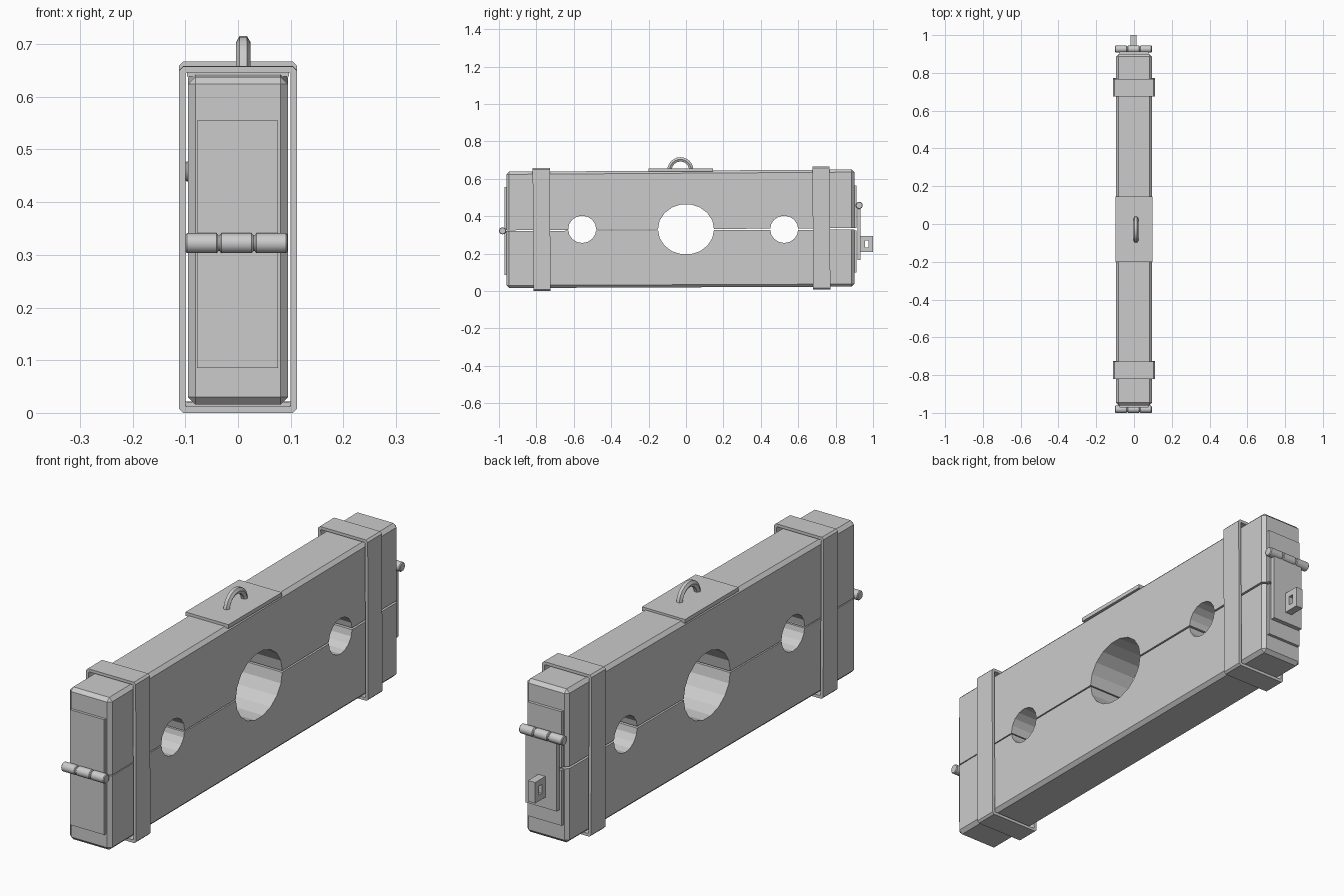
import bpy, bmesh, math
from mathutils import Matrix, Vector

if "Cube" in bpy.data.objects:
    bpy.data.objects.remove(bpy.data.objects["Cube"])

TILT = 0.0055  # the whole board leans up very slightly toward +y


def finish(name, bm, smooth=False):
    bmesh.ops.recalc_face_normals(bm, faces=bm.faces)
    me = bpy.data.meshes.new(name)
    bm.to_mesh(me)
    bm.free()
    ob = bpy.data.objects.new(name, me)
    bpy.context.collection.objects.link(ob)
    bpy.context.view_layer.objects.active = ob
    for o in bpy.context.selected_objects:
        o.select_set(False)
    ob.select_set(True)
    if smooth:
        bpy.ops.object.shade_smooth_by_angle(angle=math.radians(40))
    return ob


def box(name, x, y, z, bevel=0.0, keep_z=None):
    """Box from ranges; edges lying at height keep_z stay sharp."""
    bm = bmesh.new()
    bmesh.ops.create_cube(bm, size=1)
    for v in bm.verts:
        v.co = Vector([(r[0] + r[1]) / 2 + c * (r[1] - r[0]) for r, c in zip((x, y, z), v.co)])
    if bevel:
        edges = [e for e in bm.edges
                 if keep_z is None or any(abs(v.co.z - keep_z) > 1e-4 for v in e.verts)]
        bmesh.ops.bevel(bm, geom=edges, offset=bevel, segments=1, affect='EDGES')
    return finish(name, bm)


def rod(name, x0, x1, y, z, r, sides=16, bevel=0.0, smooth=True, rz=None):
    """Cylinder along x."""
    bm = bmesh.new()
    bmesh.ops.create_cone(bm, cap_ends=True, segments=sides, radius1=r, radius2=r, depth=x1 - x0,
                          matrix=Matrix.Rotation(math.pi / 2, 4, 'Y'))
    if bevel:
        rims = [e for e in bm.edges if abs(e.verts[0].co.x - e.verts[1].co.x) < 1e-5]
        bmesh.ops.bevel(bm, geom=rims, offset=bevel, segments=1, affect='EDGES')
    for v in bm.verts:
        v.co.z *= (rz or r) / r
        v.co += Vector(((x0 + x1) / 2, y, z))
    return finish(name, bm, smooth)


def frame(name, w, h, t, depth, chamfer=0.0):
    """Hollow rectangle in xz, extruded along y, centred on the origin."""
    def loop(a, b, c):
        if not chamfer:
            return [(a, b), (-a, b), (-a, -b), (a, -b)]
        return [(a, b - c), (a - c, b), (-a + c, b), (-a, b - c),
                (-a, -b + c), (-a + c, -b), (a - c, -b), (a, -b + c)]
    outer, inner = loop(w / 2, h / 2, chamfer), loop(w / 2 - t, h / 2 - t, chamfer * 0.3)
    bm = bmesh.new()
    rings = [[bm.verts.new((px, y, pz)) for px, pz in pts]
             for pts, y in ((outer, -depth / 2), (outer, depth / 2), (inner, depth / 2), (inner, -depth / 2))]
    n = len(outer)
    for k in range(4):
        a, b = rings[k], rings[(k + 1) % 4]
        for i in range(n):
            j = (i + 1) % n
            bm.faces.new((a[i], a[j], b[j], b[i]))
    return finish(name, bm)


# Two boards with neck and wrist holes cut through the seam
cutters = [rod("hole_cutter", -0.3, 0.3, y, 0.33, r, sides, smooth=False, rz=rz)
           for y, r, rz, sides in ((0, 0.15, 0.135, 18), (-0.555, 0.075, 0.073, 16), (0.525, 0.075, 0.073, 16))]
for name, z, seam, slope in (("lower_board", (0.02, 0.325), 0.325, 0.004),
                             ("upper_board", (0.331, 0.644), 0.331, 0.0065)):
    board = box(name, (-0.095, 0.095), (-0.96, 0.90), z, 0.014, seam)
    for v in board.data.vertices:
        v.co.z += slope * v.co.y
    for c in cutters:
        m = board.modifiers.new("hole", 'BOOLEAN')
        m.operation, m.object, m.solver = 'DIFFERENCE', c, 'EXACT'
        bpy.ops.object.modifier_apply(modifier=m.name)
for c in cutters:
    bpy.data.objects.remove(c)

# Iron straps around both ends
for side, y, z in (("front", -0.772, 0.329), ("back", 0.724, 0.338)):
    strap = frame(side + "_strap", 0.224, 0.658, 0.012, 0.092, 0.008)
    strap.location = (0, y, z)
    strap.rotation_euler.x = TILT

# Top plate and half-ring handle
plate = box("top_plate", (-0.097, 0.097), (-0.2, 0.145), (0.638, 0.654))
cu = bpy.data.curves.new("handle_ring", 'CURVE')
cu.dimensions, cu.bevel_depth, cu.bevel_resolution, cu.use_fill_caps = '3D', 0.0135, 1, True
sp = cu.splines.new('POLY')
sp.points.add(12)
for i, p in enumerate(sp.points):
    a = math.pi * i / 12
    p.co = (0.01, -0.03 + 0.058 * math.cos(a), 0.646 + 0.058 * math.sin(a), 1)
ring = bpy.data.objects.new("handle_ring", cu)
bpy.context.collection.objects.link(ring)
for o in bpy.context.selected_objects:
    o.select_set(False)
ring.select_set(True)
bpy.context.view_layer.objects.active = ring
bpy.ops.object.convert(target='MESH')
bpy.ops.object.shade_smooth_by_angle(angle=math.radians(50))

# Hinge barrels on both ends
for side, y, z, r in (("hinge", -0.981, 0.322, 0.019), ("hasp", 0.926, 0.458, 0.019)):
    for i, (a, b) in enumerate(((-0.1, -0.038), (-0.034, 0.029), (0.032, 0.094))):
        rod(f"{side}_barrel_{i + 1}", a, b, y, z, r, bevel=0.003)
    rod(side + "_pin", -0.09, 0.085, y, z, 0.015)

# Hinge leaves at the front end
box("hinge_upper_leaf", (-0.078, 0.076), (-0.971, -0.955), (0.327, 0.555))
box("hinge_lower_leaf", (-0.078, 0.076), (-0.971, -0.955), (0.085, 0.321))

# Hasp at the back end: leaves, swinging flap and staple
box("hasp_upper_leaf", (-0.077, 0.077), (0.895, 0.912), (0.336, 0.565))
box("hasp_lower_leaf", (-0.077, 0.077), (0.895, 0.912), (0.10, 0.325))
box("hasp_flap", (-0.07, 0.07), (0.916, 0.934), (0.165, 0.458))
staple = frame("hasp_staple", 0.068, 0.085, 0.024, 0.032)
staple.rotation_euler.z = math.pi / 2
staple.location = (-0.003, 0.966, 0.252)
